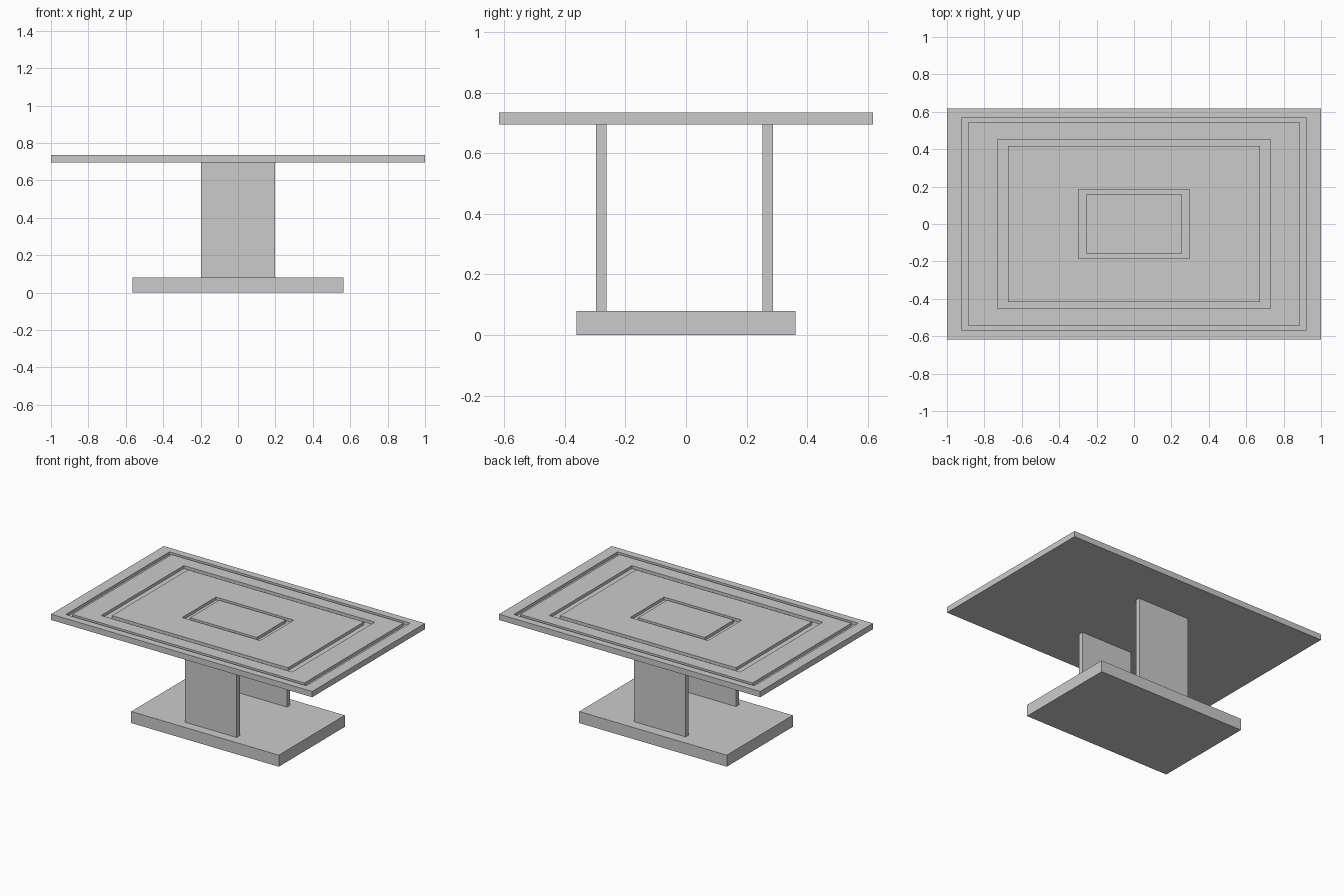
import bpy, bmesh

if "Cube" in bpy.data.objects:
    bpy.data.objects.remove(bpy.data.objects["Cube"])


def loft(name, rings):
    """Stack centred rectangles (half_x, half_y, z) into a closed solid."""
    bm = bmesh.new()
    loops = [[bm.verts.new((sx * hx, sy * hy, z))
              for sx, sy in ((-1, -1), (1, -1), (1, 1), (-1, 1))]
             for hx, hy, z in rings]
    for a, b in zip(loops, loops[1:]):
        for i in range(4):
            j = (i + 1) % 4
            bm.faces.new((a[i], a[j], b[j], b[i]))
    bm.faces.new(loops[0][::-1])
    bm.faces.new(loops[-1])
    bmesh.ops.recalc_face_normals(bm, faces=bm.faces[:])
    mesh = bpy.data.meshes.new(name)
    bm.to_mesh(mesh)
    bm.free()
    obj = bpy.data.objects.new(name, mesh)
    bpy.context.collection.objects.link(obj)
    return obj


BASE_Z, UNDER, TOP, FLOOR = 0.08, 0.695, 0.735, 0.715

# Table top with three concentric rectangular grooves
rings = [(1.0, 0.617, UNDER), (1.0, 0.617, TOP)]
for ox, oy, ix, iy in ((0.922, 0.567, 0.888, 0.543),
                       (0.731, 0.452, 0.674, 0.416),
                       (0.298, 0.185, 0.256, 0.159)):
    rings += [(ox, oy, TOP), (ox, oy, FLOOR), (ix, iy, FLOOR), (ix, iy, TOP)]
loft("table_top", rings)

# Base slab
loft("base", [(0.565, 0.361, 0), (0.565, 0.361, BASE_Z)])

# Two upright support panels
for name, y in (("front_panel", -0.28), ("back_panel", 0.27)):
    panel = loft(name, [(0.198, 0.017, BASE_Z), (0.198, 0.017, UNDER)])
    panel.location.y = y
